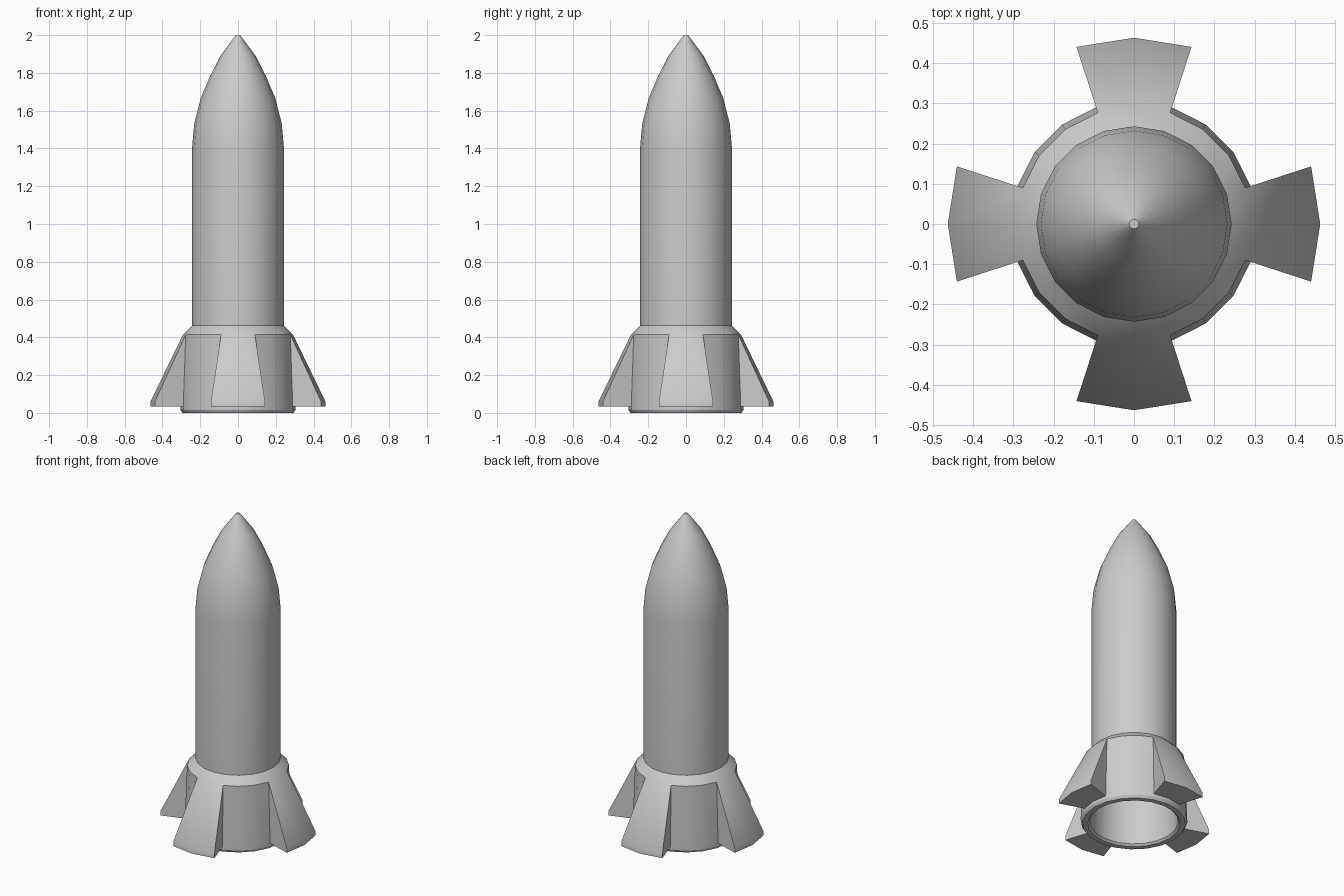
import bpy, bmesh, math

if "Cube" in bpy.data.objects:
    bpy.data.objects.remove(bpy.data.objects["Cube"])

SIDES = 20
STEP = math.tau / SIDES


def sweep(bm, profile, start=0, steps=SIDES, caps=False):
    """Turn an (r, z) profile around z over a number of 18 degree steps."""
    rings = []
    for i in range(start, start + steps + 1):
        a = i * STEP
        rings.append([bm.verts.new((r * math.cos(a), r * math.sin(a), z))
                      for r, z in profile])
    for a, b in zip(rings, rings[1:]):
        for j in range(len(profile) - 1):
            bm.faces.new((a[j], b[j], b[j + 1], a[j + 1]))
    if caps:
        bm.faces.new(rings[0])
        bm.faces.new(rings[-1])


def finish(bm, name):
    bmesh.ops.remove_doubles(bm, verts=bm.verts, dist=0.0005)
    bmesh.ops.dissolve_degenerate(bm, edges=bm.edges, dist=0.0001)
    bmesh.ops.recalc_face_normals(bm, faces=bm.faces)
    mesh = bpy.data.meshes.new(name)
    bm.to_mesh(mesh)
    bm.free()
    ob = bpy.data.objects.new(name, mesh)
    bpy.context.collection.objects.link(ob)
    bpy.ops.object.select_all(action='DESELECT')
    ob.select_set(True)
    bpy.context.view_layer.objects.active = ob
    bpy.ops.object.shade_smooth_by_angle(angle=math.radians(30))
    return ob


# Hollow body with curved nose: outer skin up, inner skin back down
outer = [(0.243, 0.462), (0.243, 1.405), (0.232, 1.53), (0.197, 1.667),
         (0.147, 1.785), (0.093, 1.89), (0.012, 2.0), (0, 2.0)]
inner = [(0, 1.98), (0.085, 1.88), (0.137, 1.78), (0.187, 1.66),
         (0.222, 1.53), (0.232, 1.405), (0.232, 0.462)]
bm = bmesh.new()
sweep(bm, outer)
sweep(bm, inner)
sweep(bm, [inner[-1], outer[0]])
finish(bm, "rocket_body")

# Base skirt: sloped collar, rounded bottom rim and open inside
shoulder, wall_foot = (0.291, 0.415), (0.305, 0.033)
bm = bmesh.new()
sweep(bm, [wall_foot, (0.305, 0.016), (0.295, 0.0), (0.265, 0.0),
           (0.253, 0.012), (0.232, 0.462), (0.243, 0.462), shoulder])

# Four fins, two steps wide, with wall panels between them
fin = [shoulder, (0.463, 0.06), (0.463, 0.033), wall_foot]
for k in range(4):
    sweep(bm, fin, start=5 * k - 1, steps=2, caps=True)
    sweep(bm, [shoulder, wall_foot], start=5 * k + 1, steps=3)
finish(bm, "finned_base")
